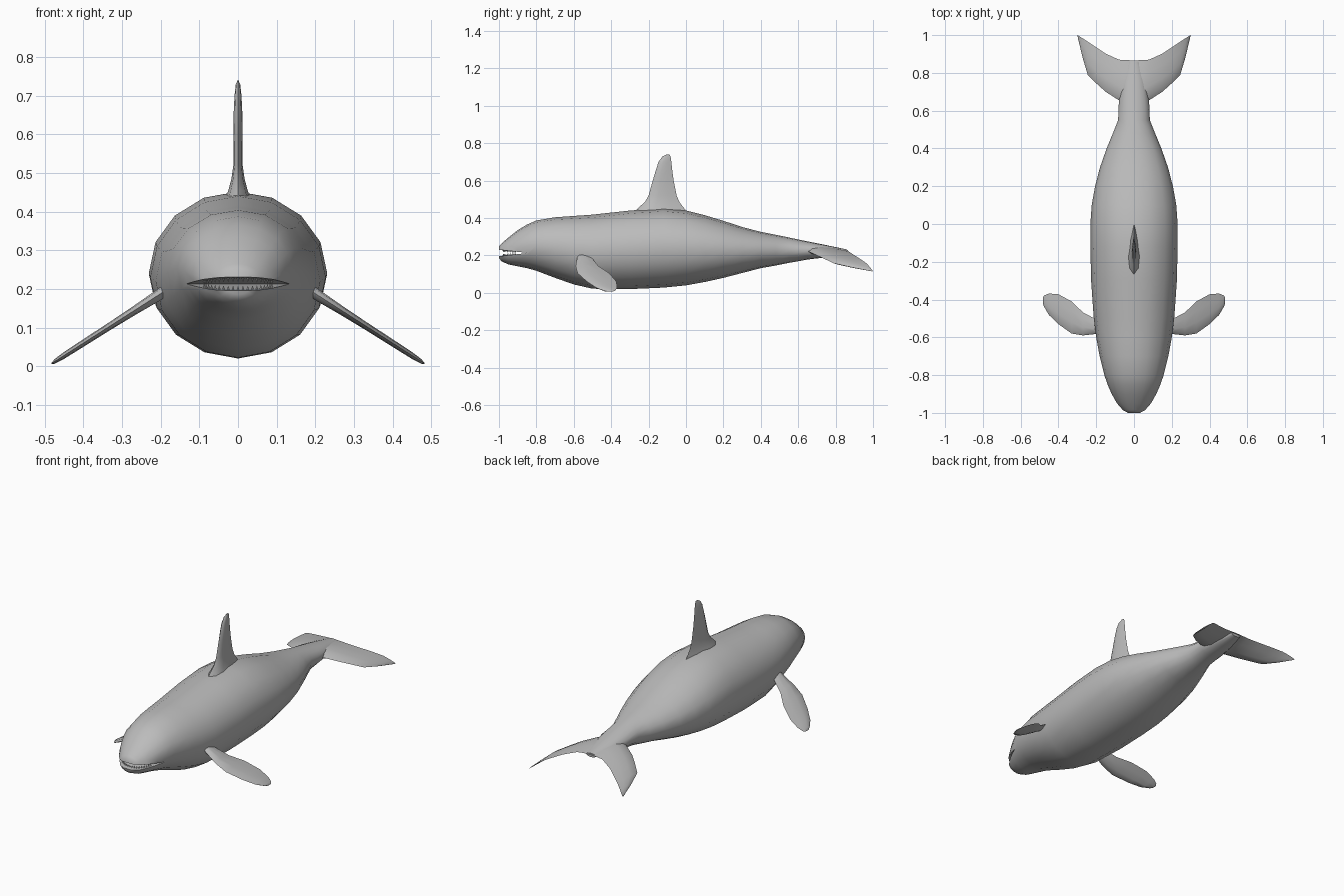
import bpy, bmesh, math
from mathutils import Matrix

if "Cube" in bpy.data.objects:
    bpy.data.objects.remove(bpy.data.objects["Cube"])

grey = bpy.data.materials.new("plain grey")
grey.diffuse_color = (0.5, 0.5, 0.5, 1)
grey.use_nodes = True
grey.node_tree.nodes["Principled BSDF"].inputs["Base Color"].default_value = grey.diffuse_color


def finish(name, bm):
    bmesh.ops.recalc_face_normals(bm, faces=bm.faces)
    me = bpy.data.meshes.new(name)
    bm.to_mesh(me)
    bm.free()
    ob = bpy.data.objects.new(name, me)
    bpy.context.collection.objects.link(ob)
    me.materials.append(grey)
    return ob


def loft(name, rings):
    """Skin a list of closed rings and cap both ends."""
    bm = bmesh.new()
    loops = [[bm.verts.new(p) for p in r] for r in rings]
    n = len(loops[0])
    for a, b in zip(loops, loops[1:]):
        for i in range(n):
            j = (i + 1) % n
            bm.faces.new((a[i], a[j], b[j], b[i]))
    bm.faces.new(loops[0])
    bm.faces.new(loops[-1])
    return finish(name, bm)


def smooth(ob, angle):
    bpy.ops.object.select_all(action='DESELECT')
    ob.select_set(True)
    bpy.context.view_layer.objects.active = ob
    bpy.ops.object.convert(target='MESH')
    bpy.ops.object.shade_smooth_by_angle(angle=math.radians(angle))


def foil(a, b, t):
    """Blade cross-section from leading edge a to trailing edge b."""
    prof = [(0, 0), (.12, .75), (.35, 1), (.7, .6), (1, 0),
            (.7, -.6), (.35, -1), (.12, -.75)]
    return [(a + (b - a) * u, t * v) for u, v in prof]


# Body: y, half width, top z, bottom z
stations = [(-1.0, .035, .25, .185), (-.985, .062, .265, .168), (-.95, .09, .295, .152),
            (-.9, .118, .335, .142), (-.85, .14, .365, .132), (-.8, .157, .387, .118),
            (-.7, .182, .404, .08), (-.6, .2, .411, .045), (-.5, .213, .418, .022),
            (-.3, .227, .44, .02), (-.12, .231, .452, .028), (0, .231, .44, .04),
            (.1, .224, .415, .058), (.2, .206, .385, .08), (.3, .18, .352, .106),
            (.4, .145, .326, .132), (.48, .112, .31, .146), (.55, .084, .296, .16),
            (.65, .08, .275, .178), (.75, .062, .255, .19), (.86, .03, .232, .21)]
SEG = 16
rings = []
for y, w, top, bot in stations:
    c, h = (top + bot) / 2, (top - bot) / 2
    rings.append([(w * math.cos(2 * math.pi * i / SEG), y,
                   c + h * math.sin(2 * math.pi * i / SEG)) for i in range(SEG)])
body = loft("body", rings)

# Mouth: wedge-shaped slot cut into the snout
wedge = [(-1.05, .236), (-1.05, .19), (-.845, .213)]
cutter = loft("mouth_cutter", [[(x, y, z) for y, z in wedge] for x in (-.3, .3)])
cutter.hide_render = True
cut = body.modifiers.new("mouth", 'BOOLEAN')
cut.operation = 'DIFFERENCE'
cut.solver = 'EXACT'
cut.object = cutter
smooth(body, 50)
bpy.data.objects.remove(cutter)

# Teeth: small cones following both jaws
bm = bmesh.new()
for i in range(-9, 10):
    a = math.radians(8 * i)
    x, y = .092 * math.sin(a), -.885 - .092 * math.cos(a)
    gape = (-.845 - y) / .205
    for s, z in ((-1, .213 + .023 * gape), (1, .213 - .023 * gape)):
        m = Matrix.Translation((x, y, z + s * .003))
        if s < 0:
            m = m @ Matrix.Rotation(math.pi, 4, 'X')
        bmesh.ops.create_cone(bm, cap_ends=True, segments=6, radius1=.005,
                              radius2=.0005, depth=.012, matrix=m)
smooth(finish("teeth", bm), 40)

# Dorsal fin: z, front y, back y, half thickness
dorsal = [(.40, -.30, .03, .045), (.455, -.255, -.012, .025), (.485, -.22, -.035, .017),
          (.52, -.2, -.05, .012), (.6, -.178, -.066, .011), (.66, -.16, -.074, .011),
          (.7, -.147, -.078, .009), (.728, -.127, -.082, .006), (.74, -.105, -.088, .001)]
smooth(loft("dorsal_fin", [[(x, y, z) for y, x in foil(a, b, t)]
                           for z, a, b, t in dorsal]), 60)

# Pectoral fins: x, front y, back y, half thickness, sloping down and outward
pectoral = [(.14, -.57, -.51, .018), (.2, -.582, -.505, .017), (.27, -.59, -.468, .013),
            (.33, -.58, -.41, .011), (.4, -.53, -.372, .01), (.45, -.482, -.368, .009),
            (.475, -.44, -.378, .006), (.483, -.42, -.39, .001)]
fin = loft("pectoral_fins", [[(x, y, .188 - .64 * (x - .2) + z) for y, z in foil(a, b, t)]
                             for x, a, b, t in pectoral])
fin.modifiers.new("mirror", 'MIRROR')
smooth(fin, 60)

# Tail flukes: x, front y, back y, z, half thickness
half = [(.05, .63, .868, .224, .022), (.08, .655, .87, .221, .018), (.15, .7, .902, .2, .013),
        (.2, .745, .935, .179, .011), (.245, .79, .965, .158, .009),
        (.272, .88, .983, .138, .006), (.298, .99, 1.0, .116, .001)]
span = [(-x, *r) for x, *r in reversed(half)] + [(0, .6, .866, .227, .026)] + half
smooth(loft("tail_flukes", [[(x, y, z + dz) for y, dz in foil(a, b, t)]
                            for x, a, b, z, t in span]), 60)
